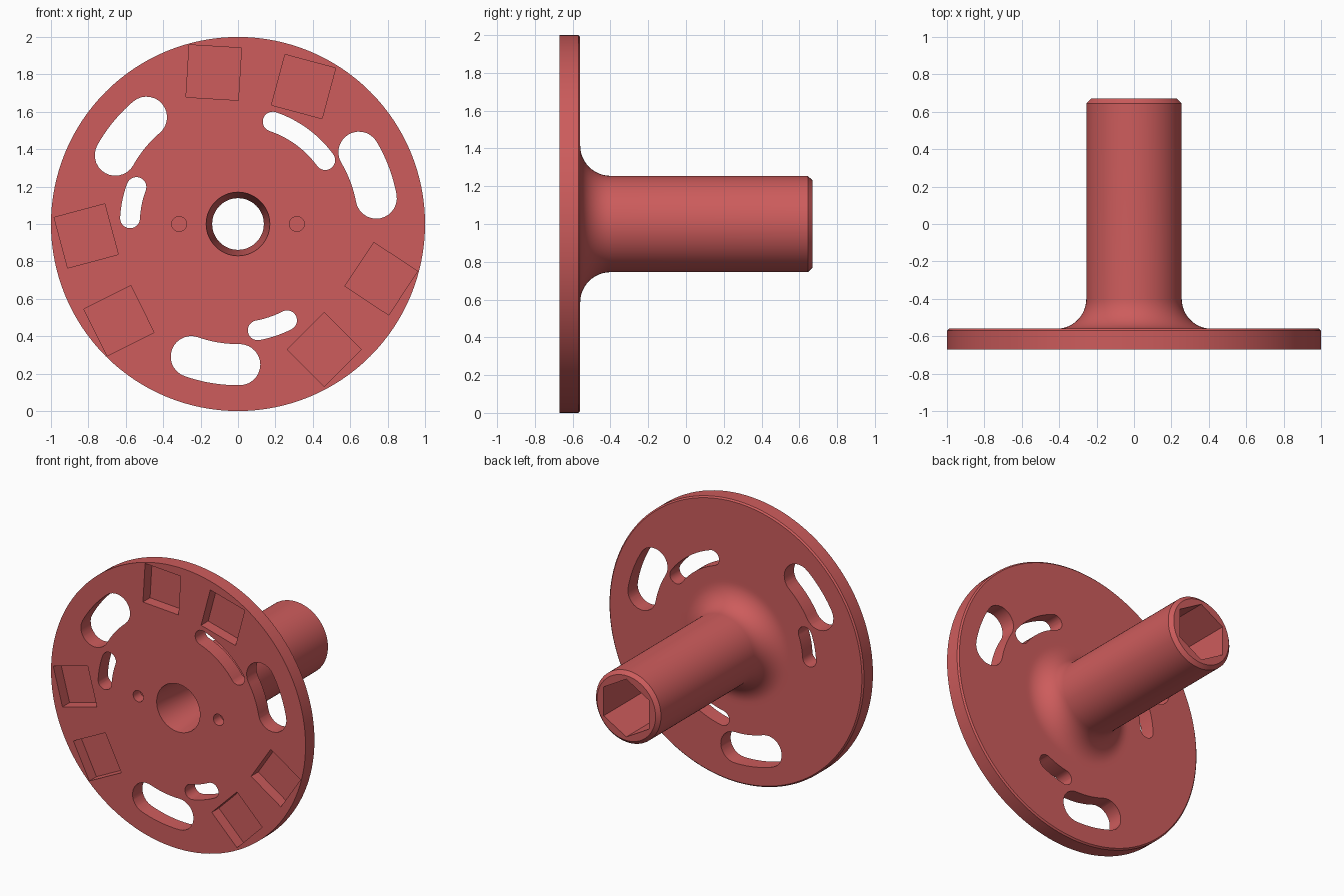
import bpy, bmesh, math
from mathutils import Vector, Matrix

if "Cube" in bpy.data.objects:
    bpy.data.objects.remove(bpy.data.objects["Cube"])

FRONT, BACK, END = -0.67, -0.56, 0.67
CENTRE = Vector((0, 0, 1))

red = bpy.data.materials.new("soft red")
red.diffuse_color = (0.61, 0.107, 0.107, 1)
red.use_nodes = True
red.node_tree.nodes["Principled BSDF"].inputs["Base Color"].default_value = red.diffuse_color


def make_object(name, bm):
    bmesh.ops.recalc_face_normals(bm, faces=bm.faces[:])
    mesh = bpy.data.meshes.new(name)
    bm.to_mesh(mesh)
    bm.free()
    ob = bpy.data.objects.new(name, mesh)
    bpy.context.collection.objects.link(ob)
    mesh.materials.append(red)
    return ob


def prism(bm, outline, y0, y1):
    """Extrude an (x, z) outline around the axis from y0 to y1."""
    rings = [[bm.verts.new(CENTRE + Vector((x, y, z))) for x, z in outline] for y in (y0, y1)]
    n = len(outline)
    bm.faces.new(rings[0])
    bm.faces.new(rings[1][::-1])
    for i in range(n):
        j = (i + 1) % n
        bm.faces.new((rings[0][i], rings[0][j], rings[1][j], rings[1][i]))


def polar(r, degrees, cx=0, cz=0):
    a = math.radians(degrees)
    return (cx + r * math.cos(a), cz + r * math.sin(a))


def curved_slot(r, w, a0, a1, n=14):
    """Arc-shaped slot with round ends: centre radius r, half width w."""
    steps = [i / n for i in range(n + 1)]
    pts = [polar(r + w, a0 + (a1 - a0) * t) for t in steps]
    pts += [polar(w, a1 + 180 * t, *polar(r, a1)) for t in steps[1:-1]]
    pts += [polar(r - w, a1 + (a0 - a1) * t) for t in steps]
    pts += [polar(w, a0 + 180 + 180 * t, *polar(r, a0)) for t in steps[1:-1]]
    return pts


# Flanged hub: profile (radius, y) turned around the y axis, with bore
profile = [(0.17, FRONT), (1.0, FRONT), (1.0, BACK - 0.01), (0.99, BACK), (0.44, BACK)]
for i in range(13):
    a = math.radians(90 * i / 12)
    profile.append((0.415 - 0.16 * math.sin(a), BACK + 0.16 - 0.16 * math.cos(a)))
profile += [(0.255, END - 0.025), (0.23, END), (0.138, END), (0.138, FRONT + 0.3)]

bm = bmesh.new()
verts = [bm.verts.new(CENTRE + Vector((r, y, 0))) for r, y in profile]
edges = [bm.edges.new((verts[i], verts[(i + 1) % len(verts)])) for i in range(len(verts))]
bmesh.ops.spin(bm, geom=verts + edges, cent=CENTRE, axis=(0, 1, 0),
               angle=math.tau, steps=128)
bmesh.ops.remove_doubles(bm, verts=bm.verts[:], dist=1e-4)
hub = make_object("flanged_hub", bm)

# Cutters
bm = bmesh.new()
for k in (0, 120, 240):
    # wide slots
    prism(bm, curved_slot(0.752, 0.11, 10.6 + k, 30.7 + k), FRONT - 0.1, BACK + 0.1)
    # square pockets in the front face
    for r, where, turn in ((0.82, 99.1, -3.5), (0.814, 64.5, -15)):
        square = [polar(0.14 * math.sqrt(2), turn + k + 45 + 90 * i, *polar(r, where + k))
                  for i in range(4)]
        prism(bm, square, FRONT - 0.1, FRONT + 0.08)
# narrow slots
for a0, a1 in ((36.2, 71.3), (160, 177), (280.5, 297)):
    prism(bm, curved_slot(0.578, 0.053, a0, a1), FRONT - 0.1, BACK + 0.1)
# small blind holes
for x in (-0.315, 0.315):
    prism(bm, [polar(0.04, 15 * i, x) for i in range(24)], FRONT - 0.1, FRONT + 0.08)
# hexagonal socket in the shaft end
prism(bm, [polar(0.205, 30 + 60 * i) for i in range(6)], END - 0.5, END + 0.1)
cutter = make_object("cutter", bm)
cutter.hide_render = True

cut = hub.modifiers.new("cut", 'BOOLEAN')
cut.operation = 'DIFFERENCE'
cut.solver = 'EXACT'
cut.object = cutter
bpy.context.view_layer.objects.active = hub
hub.select_set(True)
cutter.select_set(False)
bpy.ops.object.modifier_apply(modifier=cut.name)
bpy.data.objects.remove(cutter)
bpy.ops.object.shade_smooth_by_angle(angle=math.radians(30))
